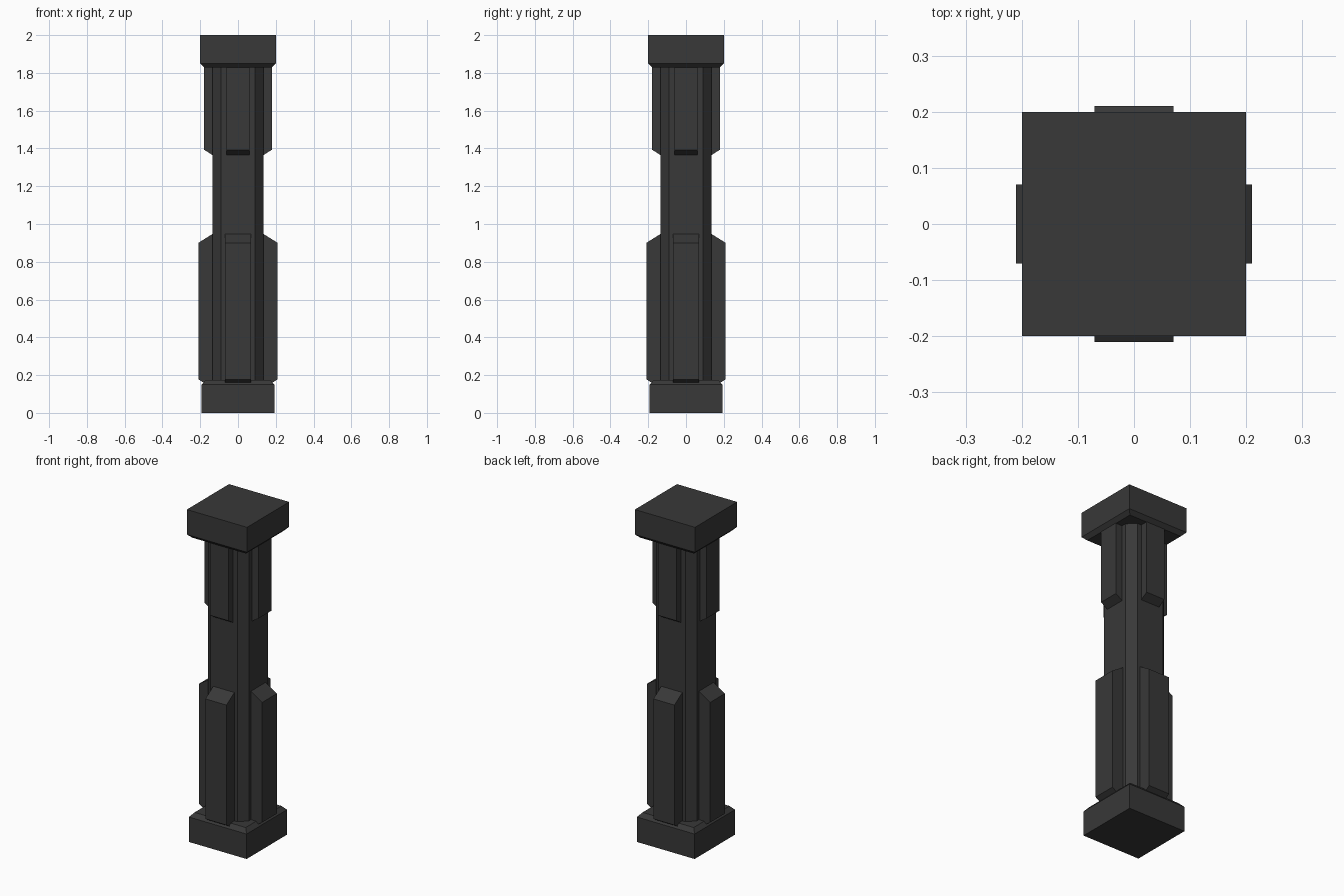
import bpy, bmesh
from math import pi
from mathutils import Matrix

if "Cube" in bpy.data.objects:
    bpy.data.objects.remove(bpy.data.objects["Cube"])


def finish(name, bm):
    bmesh.ops.recalc_face_normals(bm, faces=bm.faces)
    me = bpy.data.meshes.new(name)
    bm.to_mesh(me)
    bm.free()
    ob = bpy.data.objects.new(name, me)
    bpy.context.collection.objects.link(ob)
    mat = bpy.data.materials.get("dark_stone") or bpy.data.materials.new("dark_stone")
    mat.diffuse_color = (0.04, 0.04, 0.04, 1)
    mat.use_nodes = True
    mat.node_tree.nodes["Principled BSDF"].inputs["Base Color"].default_value = mat.diffuse_color
    me.materials.append(mat)
    return ob


def stack(name, outline, levels):
    """Loft scaled copies of an outline through (scale, z) levels."""
    bm = bmesh.new()
    rings = [[bm.verts.new((x * s, y * s, z)) for x, y in outline] for s, z in levels]
    n = len(outline)
    for a, b in zip(rings, rings[1:]):
        for i in range(n):
            bm.faces.new((a[i], a[(i + 1) % n], b[(i + 1) % n], b[i]))
    bm.faces.new(rings[0])
    bm.faces.new(rings[-1])
    return finish(name, bm)


def pilaster(name, half_width, profile, turn):
    """Extrude a side profile of (depth, z) and turn it about the column axis."""
    bm = bmesh.new()
    face = bm.faces.new([bm.verts.new((-half_width, -d, z)) for d, z in profile])
    new = bmesh.ops.extrude_face_region(bm, geom=[face])["geom"]
    bmesh.ops.translate(bm, vec=(2 * half_width, 0, 0),
                        verts=[v for v in new if isinstance(v, bmesh.types.BMVert)])
    bmesh.ops.rotate(bm, verts=bm.verts, matrix=Matrix.Rotation(turn, 3, "Z"))
    return finish(name, bm)


square = [(-1, -1), (1, -1), (1, 1), (-1, 1)]
a, b = 0.135, 0.09
octagon = [(b, -a), (a, -b), (a, b), (b, a), (-b, a), (-a, b), (-a, -b), (-b, -a)]

# Plinth, chamfered shaft and cap
stack("base", square, [(0.192, 0), (0.192, 0.15), (0.17, 0.175)])
stack("shaft", octagon, [(1, 0.16), (1, 1.84)])
stack("cap", square, [(0.178, 1.828), (0.2, 1.85), (0.2, 2.0)])

# Lower and upper pilasters on all four sides
lower = [(0.12, 0.13), (0.135, 0.13), (0.21, 0.178), (0.21, 0.9), (0.135, 0.947), (0.12, 0.947)]
upper = [(0.12, 1.365), (0.135, 1.365), (0.179, 1.393), (0.179, 1.84), (0.12, 1.84)]
for i, side in enumerate(("front", "right", "back", "left")):
    pilaster("lower_pilaster_" + side, 0.07, lower, i * pi / 2)
    pilaster("upper_pilaster_" + side, 0.062, upper, i * pi / 2)
